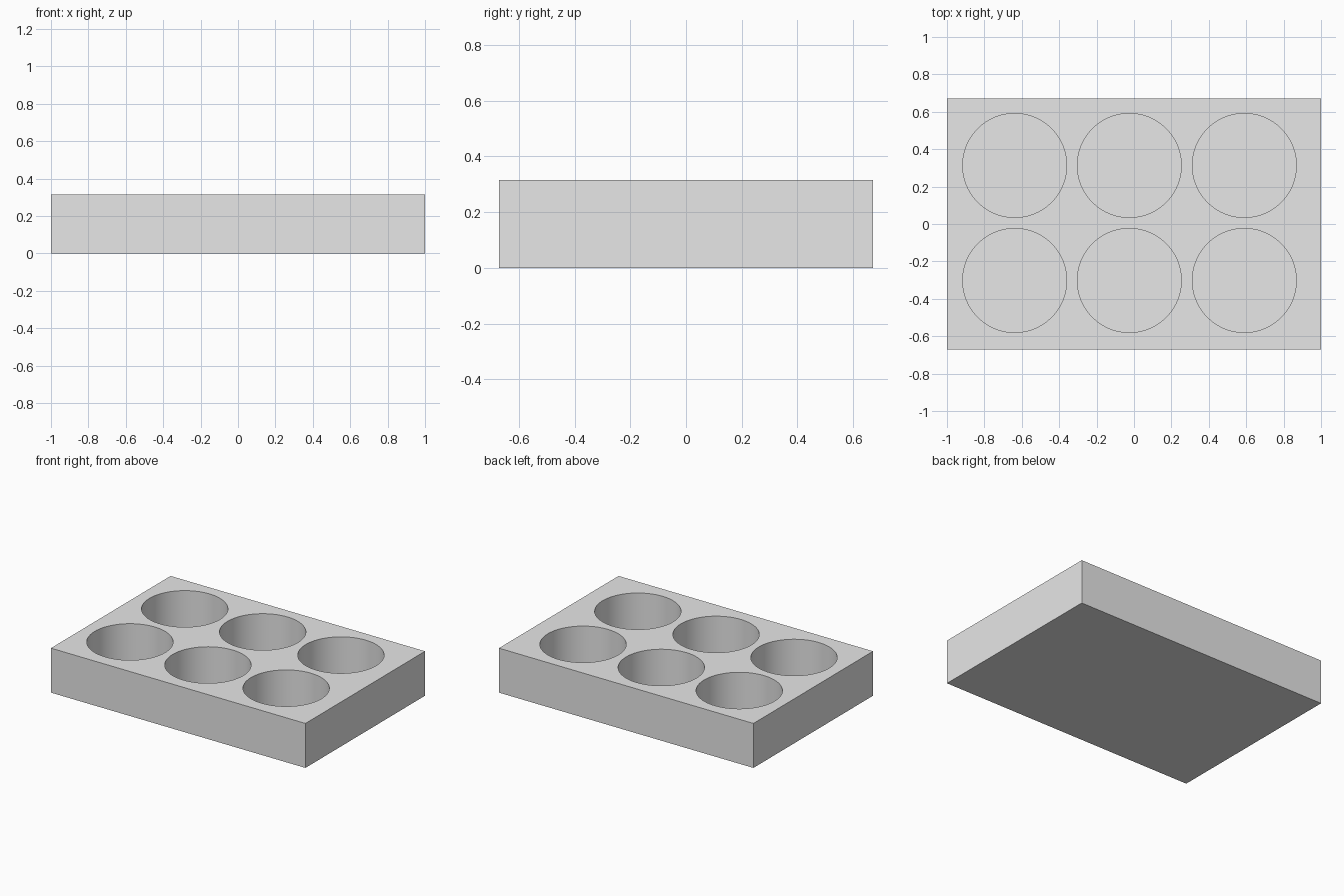
import bpy
import bmesh
from math import radians
from mathutils import Matrix

LENGTH, WIDTH, HEIGHT = 2.0, 1.343, 0.316
WELL_RADIUS, FLOOR = 0.278, 0.03
WELL_X = (-0.638, -0.025, 0.59)
WELL_Y = (-0.302, 0.313)

default = bpy.data.objects.get("Cube")
if default:
    bpy.data.objects.remove(default, do_unlink=True)

# Plain light grey
grey = bpy.data.materials.new("light_grey")
grey.use_nodes = True
grey.diffuse_color = (0.8, 0.8, 0.8, 1)
grey.node_tree.nodes["Principled BSDF"].inputs["Base Color"].default_value = (0.8, 0.8, 0.8, 1)


def make_object(name, bm):
    mesh = bpy.data.meshes.new(name)
    bm.to_mesh(mesh)
    bm.free()
    mesh.materials.append(grey)
    obj = bpy.data.objects.new(name, mesh)
    bpy.context.collection.objects.link(obj)
    return obj


# Solid rectangular block
bm = bmesh.new()
bmesh.ops.create_cube(bm, size=1, matrix=Matrix.Translation((0, 0, HEIGHT / 2))
                      @ Matrix.Diagonal((LENGTH, WIDTH, HEIGHT, 1)))
tray = make_object("tray", bm)

# Cutter with one cylinder for each round well
bm = bmesh.new()
for x in WELL_X:
    for y in WELL_Y:
        bmesh.ops.create_cone(bm, cap_ends=True, segments=96, radius1=WELL_RADIUS,
                              radius2=WELL_RADIUS, depth=HEIGHT,
                              matrix=Matrix.Translation((x, y, FLOOR + HEIGHT / 2)))
cutter = make_object("well_cutter", bm)
cutter.hide_render = True

# Cut the wells, leaving a thin floor
cut = tray.modifiers.new("wells", "BOOLEAN")
cut.operation = "DIFFERENCE"
cut.solver = "EXACT"
cut.object = cutter
bpy.ops.object.select_all(action="DESELECT")
tray.select_set(True)
bpy.context.view_layer.objects.active = tray
bpy.ops.object.modifier_apply(modifier=cut.name)
bpy.data.objects.remove(cutter, do_unlink=True)

# Smooth well walls with crisp rims
bpy.ops.object.shade_smooth_by_angle(angle=radians(30))
